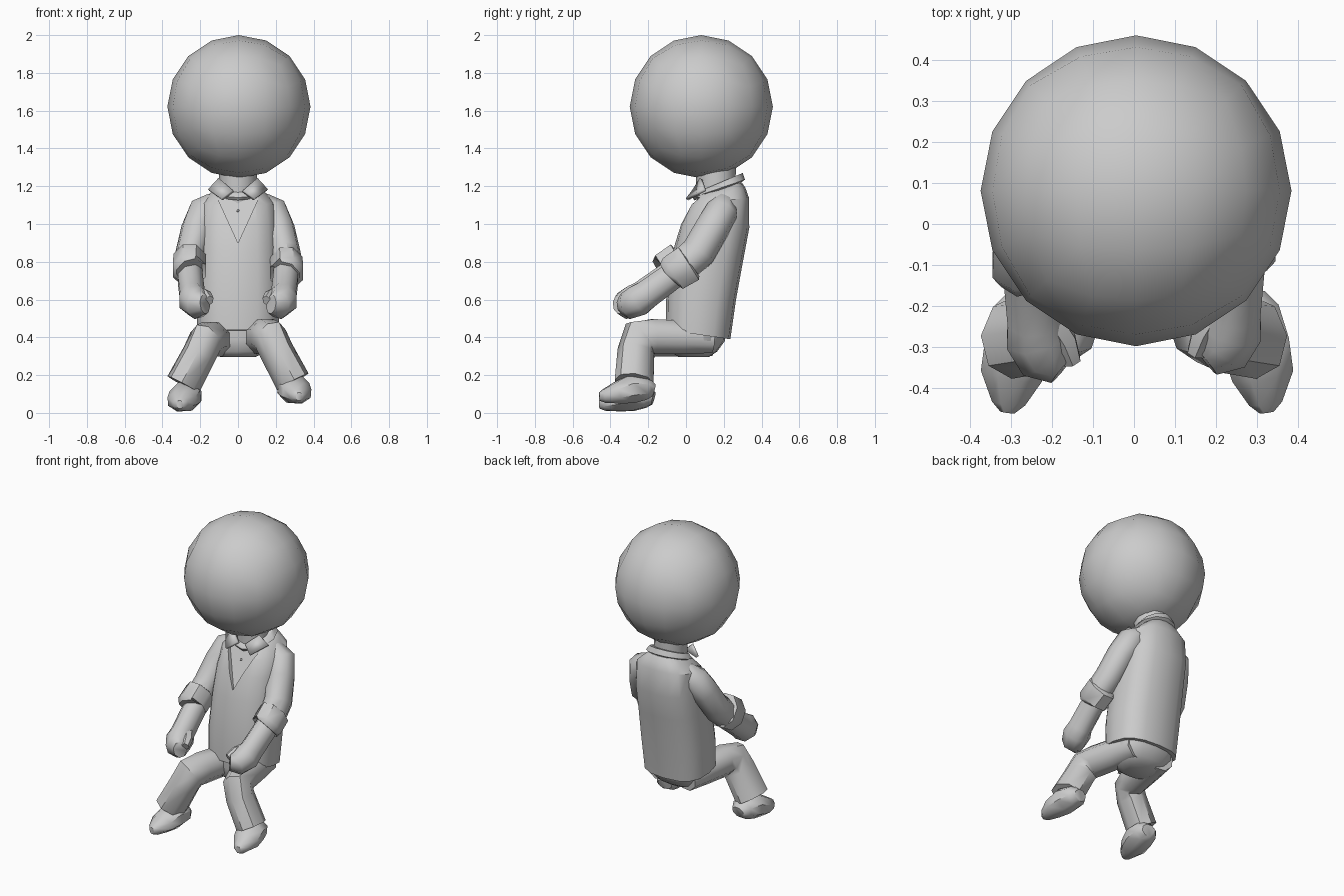
import bpy, bmesh
from math import pi, sin, cos, tan, radians, copysign
from mathutils import Vector

if "Cube" in bpy.data.objects:
    bpy.data.objects.remove(bpy.data.objects["Cube"])


def smooth(ob, angle):
    me = ob.data
    me.polygons.foreach_set("use_smooth", [True] * len(me.polygons))
    me.set_sharp_from_angle(angle=radians(angle))


def finish(name, bm, angle=48):
    bmesh.ops.recalc_face_normals(bm, faces=bm.faces[:])
    me = bpy.data.meshes.new(name)
    bm.to_mesh(me)
    bm.free()
    ob = bpy.data.objects.new(name, me)
    bpy.context.collection.objects.link(ob)
    smooth(ob, angle)
    return ob


def skin(name, rings, angle=48):
    """Join equal-sized point rings into a closed loft."""
    bm = bmesh.new()
    vs = [[bm.verts.new(p) for p in r] for r in rings]
    n = len(vs[0])
    for a, b in zip(vs, vs[1:]):
        for i in range(n):
            j = (i + 1) % n
            bm.faces.new((a[i], a[j], b[j], b[i]))
    bm.faces.new(vs[0])
    bm.faces.new(vs[-1])
    return finish(name, bm, angle)


def body_loft(name, stations, n=16, power=2.6):
    """Stations: z front, z back, y front, y back, half width."""
    rings = []
    for zf, zb, yf, yb, hw in stations:
        ring = []
        for i in range(n):
            a = 2 * pi * i / n
            c, s = cos(a), sin(a)
            x = copysign(abs(c) ** (2 / power), c) * hw
            t = 0.5 + 0.5 * copysign(abs(s) ** (2 / power), s)
            ring.append((x, yf + (yb - yf) * t, zf + (zb - zf) * t))
        rings.append(ring)
    return skin(name, rings)


def limb(name, path, side, shift=(0, 0, 0), n=8):
    """Stations: x, y, z, radius across, radius up; side mirrors x."""
    pts = [Vector((p[0] * side, p[1], p[2])) + Vector(shift) for p in path]
    ref, rings = Vector((1, 0, 0)), []
    for k, c in enumerate(pts):
        t = (pts[min(k + 1, len(pts) - 1)] - pts[max(k - 1, 0)]).normalized()
        ref = (ref - t * ref.dot(t)).normalized()
        up = t.cross(ref)
        ra, rb = path[k][3:]
        rings.append([c + ref * ra * cos(2 * pi * (i + .5) / n) * 1.05
                      + up * rb * sin(2 * pi * (i + .5) / n) * 1.05 for i in range(n)])
    return skin(name, rings)


# Head: cube grid projected onto a sphere, 16 sides round
bm = bmesh.new()
bmesh.ops.create_cube(bm, size=2)
bmesh.ops.subdivide_edges(bm, edges=bm.edges[:], cuts=3, use_grid_fill=True)
for v in bm.verts:
    d = Vector([tan(c * pi / 4) for c in v.co]).normalized()
    v.co = d * 0.379 + Vector((0.005, 0.081, 1.621))
finish("head", bm, 60)

# Neck, pelvis and shirt body
body_loft("neck", [(1.05, 1.1, .06, .26, .10), (1.32, 1.34, .05, .265, .10)], 12, 2)
body_loft("pelvis", [(.295, .295, -.04, .12, .09), (.325, .325, -.08, .165, .15),
                     (.39, .38, -.09, .205, .19), (.47, .47, -.09, .22, .19)])
shirt = body_loft("shirt_body", [
    (.44, .39, -.108, .235, .215), (.60, .60, -.105, .265, .222),
    (.85, .82, -.07, .305, .215), (1.0, .98, -.03, .335, .21),
    (1.10, 1.14, .02, .333, .195), (1.15, 1.19, .055, .315, .14),
    (1.17, 1.22, .07, .295, .105)])

# V-neck opening recessed into the shirt front
bm = bmesh.new()
outline = [(-.11, .073, 1.14), (.11, .073, 1.14), (0, -.045, .9)]
back = [bm.verts.new(p) for p in outline]
front = [bm.verts.new((x, -.3, z)) for x, y, z in outline]
bm.faces.new(back)
bm.faces.new(front)
for i in range(3):
    j = (i + 1) % 3
    bm.faces.new((back[i], back[j], front[j], front[i]))
cutter = finish("neckline_cutter", bm)
cutter.hide_render = True
mod = shirt.modifiers.new("neckline", 'BOOLEAN')
mod.operation, mod.object, mod.solver = 'DIFFERENCE', cutter, 'EXACT'
bpy.context.view_layer.objects.active = shirt
bpy.ops.object.modifier_apply(modifier=mod.name)
bpy.data.objects.remove(cutter)
smooth(shirt, 40)

# Collar band sloping down to the front
body_loft("collar_band", [(1.125, 1.225, .045, .30, .12), (1.14, 1.235, .035, .312, .14),
                          (1.165, 1.27, .05, .30, .115)], 12, 2)

# Small shirt button
bm = bmesh.new()
bmesh.ops.create_icosphere(bm, subdivisions=1, radius=.008)
bmesh.ops.translate(bm, verts=bm.verts[:], vec=(0, .032, 1.07))
finish("button", bm)

for side, label in ((1, "right"), (-1, "left")):
    # Folded collar flap
    bm = bmesh.new()
    flap = [(.025, .04, 1.175), (.10, .08, 1.24), (.155, .10, 1.18), (.085, .005, 1.13)]
    bm.faces.new([bm.verts.new((x * side, y, z)) for x, y, z in flap])
    ob = finish("collar_flap_" + label, bm)
    sol = ob.modifiers.new("thickness", 'SOLIDIFY')
    sol.thickness, sol.offset = .018, 0

    # Sleeve, rolled cuff, forearm with closed hand, and thumb
    reach = (0, 0, 0) if side > 0 else (0, -.04, .015)
    hand = (0, 0, 0) if side > 0 else (0, -.02, 0)
    limb("sleeve_" + label, [(.12, .20, 1.11, .06, .06), (.18, .19, 1.065, .085, .085),
                             (.215, .14, .98, .083, .088), (.25, .065, .85, .078, .09),
                             (.258, -.01, .785, .078, .085)], side,
         (0, reach[1] * .6, 0))
    limb("sleeve_cuff_" + label, [(.256, .02, .795, .075, .09), (.256, .013, .79, .088, .105),
                                  (.258, -.07, .738, .09, .10), (.257, -.072, .736, .074, .085)],
         side, reach)
    limb("forearm_" + label, [(.255, .01, .785, .065, .07), (.252, -.10, .705, .068, .075),
                              (.242, -.21, .625, .068, .078), (.235, -.25, .597, .08, .085),
                              (.212, -.305, .572, .07, .075), (.175, -.335, .575, .04, .05)],
         side, hand)
    limb("thumb_" + label, [(.205, -.21, .64, .03, .03), (.17, -.265, .62, .032, .032),
                            (.15, -.315, .595, .022, .026)], side, hand, 6)

    # Trouser leg and shoe; the left foot sits on the ground
    drop = (0, 0, 0) if side > 0 else (0, 0, -.015)
    limb("trouser_leg_" + label, [(.095, .14, .39, .08, .075), (.12, -.02, .40, .09, .09),
                                  (.15, -.17, .405, .088, .095), (.172, -.245, .395, .085, .105),
                                  (.205, -.265, .325, .085, .095), (.29, -.275, .165, .088, .10)],
         side, drop)
    step = (0, 0, 0) if side > 0 else (.015, 0, -.042)
    limb("shoe_" + label, [(.275, -.172, .12, .045, .035), (.28, -.21, .13, .075, .062),
                           (.295, -.29, .128, .085, .078), (.312, -.365, .105, .078, .058),
                           (.32, -.435, .088, .042, .036), (.323, -.459, .086, .018, .022)],
         side, step)
